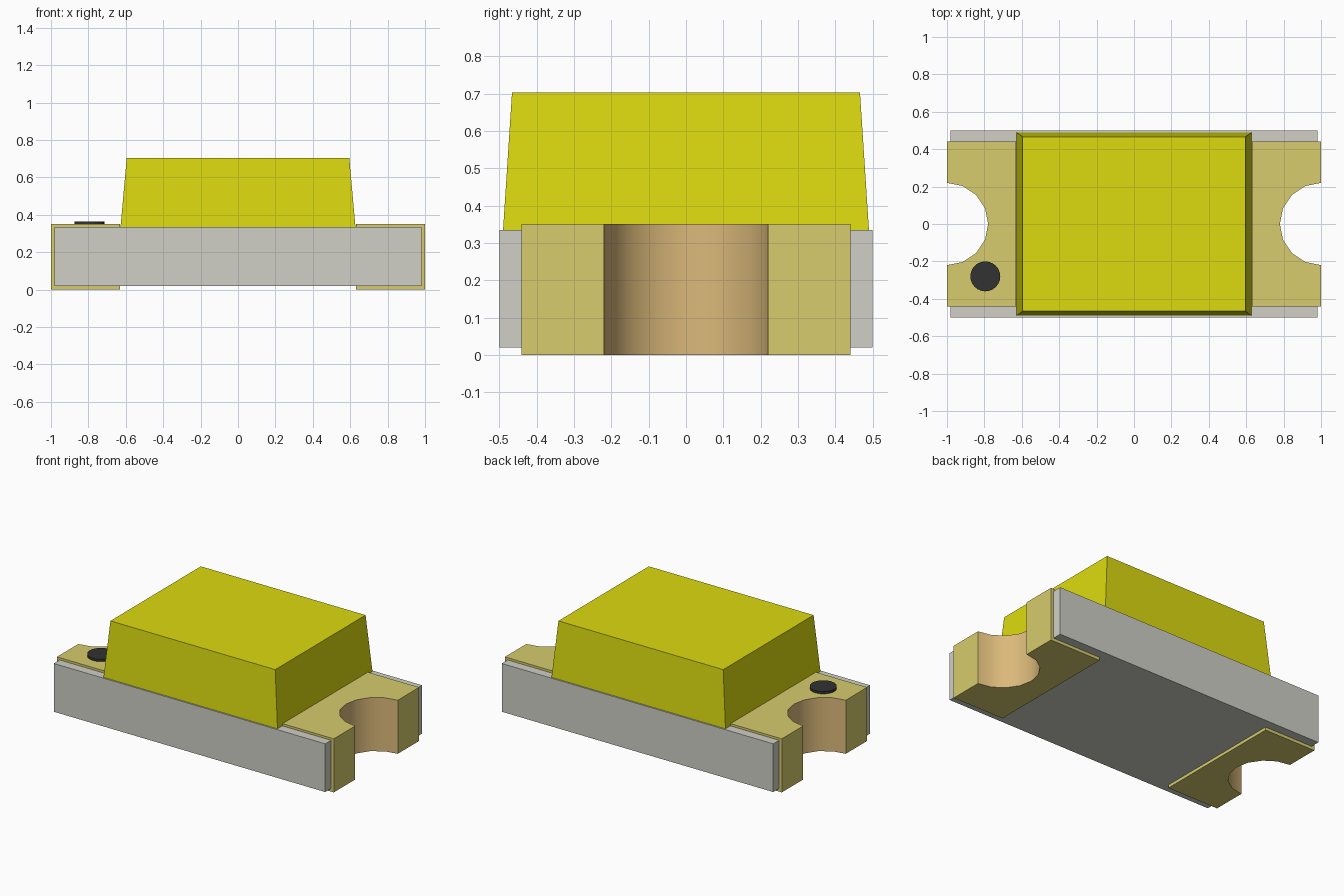
import bpy, bmesh, math

cube = bpy.data.objects.get("Cube")
if cube:
    bpy.data.objects.remove(cube, do_unlink=True)


def linear(c):
    c /= 255
    return c / 12.92 if c <= 0.04045 else ((c + 0.055) / 1.055) ** 2.4


def material(name, rgb):
    col = (*[linear(c) for c in rgb], 1.0)
    m = bpy.data.materials.new(name)
    m.diffuse_color = col
    m.use_nodes = True
    bsdf = m.node_tree.nodes["Principled BSDF"]
    bsdf.inputs["Base Color"].default_value = col
    bsdf.inputs["Roughness"].default_value = 0.6
    return m


YELLOW = material("yellow lens", (220, 218, 15))
GREY = material("board grey", (208, 208, 198))
GOLD = material("pale gold", (215, 204, 109))
BRONZE = material("bronze plating", (219, 185, 122))
BLACK = material("marker black", (50, 50, 50))


def prism(name, outline, z0, z1, mats, top_outline=None, pick=None):
    """Loft an outline from z0 to z1; pick(face) chooses the material slot."""
    bm = bmesh.new()
    low = [bm.verts.new((x, y, z0)) for x, y in outline]
    high = [bm.verts.new((x, y, z1)) for x, y in (top_outline or outline)]
    bm.faces.new(low[::-1])
    bm.faces.new(high)
    n = len(low)
    for i in range(n):
        j = (i + 1) % n
        bm.faces.new((low[i], low[j], high[j], high[i]))
    bmesh.ops.recalc_face_normals(bm, faces=bm.faces[:])
    if pick:
        for f in bm.faces:
            f.material_index = pick(f)
    mesh = bpy.data.meshes.new(name)
    bm.to_mesh(mesh)
    bm.free()
    for m in mats:
        mesh.materials.append(m)
    ob = bpy.data.objects.new(name, mesh)
    bpy.context.collection.objects.link(ob)
    bpy.ops.object.select_all(action='DESELECT')
    ob.select_set(True)
    bpy.context.view_layer.objects.active = ob
    bpy.ops.object.shade_smooth_by_angle(angle=math.radians(30))
    return ob


def rect(hx, hy):
    return [(-hx, -hy), (hx, -hy), (hx, hy), (-hx, hy)]


def notched_end(x_end, hy, r, steps=8):
    """+x end, from back to front, with a half-round notch centred on x = 1."""
    arc = [(min(x_end, 1 - r * math.sin(math.pi * i / steps)),
            r * math.cos(math.pi * i / steps)) for i in range(steps + 1)]
    return [(x_end, hy)] + arc + [(x_end, -hy)]


# Board with a notch hidden behind the plating at each end
half = notched_end(0.98, 0.5, 0.235)
prism("board", half + [(-x, -y) for x, y in half], 0.02, 0.335, [GREY])

# Wrap-around terminals, notch walls in bronze
for name, s in (("left_terminal", 1), ("right_terminal", -1)):
    pts = notched_end(1.0, 0.44, 0.22) + [(0.63, -0.44), (0.63, 0.44)]

    def is_notch(f):
        c = f.calc_center_median()
        return int(abs(f.normal.z) < 0.5 and abs(c.y) < 0.22
                   and 0.7 < abs(c.x) < 0.999)

    prism(name, [(s * x, y) for x, y in pts], 0.0, 0.35, [GOLD, BRONZE],
          pick=is_notch)

# Tapered lens
prism("lens", rect(0.628, 0.49), 0.335, 0.703, [YELLOW],
      top_outline=rect(0.595, 0.466))

# Round polarity marker
dot = [(-0.795 + 0.08 * math.cos(math.tau * i / 24),
        -0.28 + 0.08 * math.sin(math.tau * i / 24)) for i in range(24)]
prism("polarity_marker", dot, 0.345, 0.365, [BLACK])
